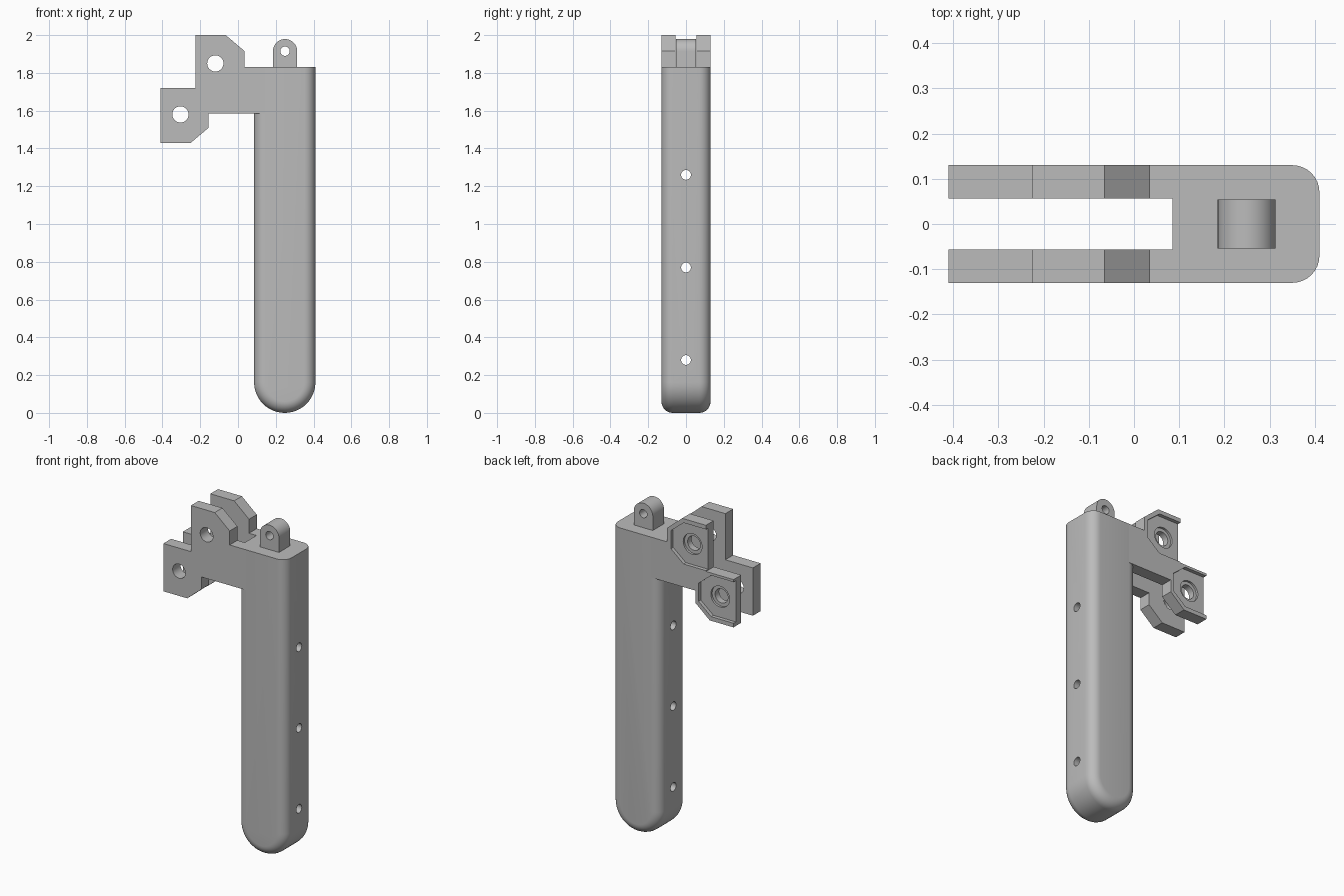
import bpy, bmesh
from math import pi, cos, sin, radians
from mathutils import Matrix, Vector

if "Cube" in bpy.data.objects:
    bpy.data.objects.remove(bpy.data.objects["Cube"])

grey = bpy.data.materials.new("plain grey")
grey.use_nodes = True
GREY = (0.5, 0.5, 0.5, 1)
grey.diffuse_color = GREY
grey.node_tree.nodes["Principled BSDF"].inputs["Base Color"].default_value = GREY


def make_object(name, bm):
    bmesh.ops.recalc_face_normals(bm, faces=bm.faces)
    mesh = bpy.data.meshes.new(name)
    bm.to_mesh(mesh)
    bm.free()
    mesh.materials.append(grey)
    obj = bpy.data.objects.new(name, mesh)
    bpy.context.collection.objects.link(obj)
    return obj


def plate(name, outline, y0, y1, fillet=0, fillet_top=0):
    """Extrude an x-z outline along y, optionally rounding the rim below fillet_top."""
    bm = bmesh.new()
    face = bm.faces.new([bm.verts.new((x, y0, z)) for x, z in outline])
    ext = bmesh.ops.extrude_face_region(bm, geom=[face])
    verts = [v for v in ext["geom"] if isinstance(v, bmesh.types.BMVert)]
    bmesh.ops.translate(bm, verts=verts, vec=(0, y1 - y0, 0))
    if fillet:
        rim = [e for e in bm.edges
               if abs(e.verts[0].co.y - e.verts[1].co.y) < 1e-5
               and min(v.co.z for v in e.verts) < fillet_top - 0.01]
        bmesh.ops.bevel(bm, geom=rim, offset=fillet, segments=8,
                        profile=0.5, affect='EDGES')
    return make_object(name, bm)


def rod(center, axis, radius, length):
    bm = bmesh.new()
    turn = Vector((0, 0, 1)).rotation_difference(Vector(axis)).to_matrix().to_4x4()
    bmesh.ops.create_cone(bm, cap_ends=True, segments=32, radius1=radius,
                          radius2=radius, depth=length,
                          matrix=Matrix.Translation(center) @ turn)
    return make_object("cutter", bm)


def arc(cx, cz, r, a0, a1, n=24):
    return [(cx + r * cos(a0 + (a1 - a0) * i / n),
             cz + r * sin(a0 + (a1 - a0) * i / n)) for i in range(n + 1)]


def finish(obj, cutters):
    """Subtract the cutters, then smooth the curved faces."""
    bpy.ops.object.select_all(action='DESELECT')
    bpy.context.view_layer.objects.active = obj
    obj.select_set(True)
    for cutter in cutters:
        cutter.hide_render = True
        mod = obj.modifiers.new("cut", 'BOOLEAN')
        mod.operation = 'DIFFERENCE'
        mod.solver = 'EXACT'
        mod.object = cutter
        bpy.ops.object.modifier_apply(modifier=mod.name)
        bpy.data.objects.remove(cutter)
    bpy.ops.object.shade_smooth_by_angle(angle=radians(30))


# Handle: round-ended bar with filleted rim and three cross holes
LEFT, RIGHT, TOP, HALF = 0.085, 0.41, 1.83, 0.13
mid, rad = (LEFT + RIGHT) / 2, (RIGHT - LEFT) / 2
outline = [(RIGHT, TOP), (LEFT, TOP)] + arc(mid, rad, rad, pi, 2 * pi)
handle = plate("handle", outline, -HALF, HALF, fillet=0.06, fillet_top=TOP)
finish(handle, [rod((mid, 0, z), (1, 0, 0), 0.026, 1) for z in (0.28, 0.77, 1.26)])

# Forked arms: two stepped plates, each with two pivot holes
ARM = [(-0.41, 1.72), (-0.225, 1.72), (-0.225, 2), (-0.065, 2), (0.035, 1.915),
       (0.035, TOP), (0.145, TOP), (0.145, 1.585), (-0.155, 1.585),
       (-0.155, 1.51), (-0.25, 1.43), (-0.41, 1.43)]
PIVOTS = [(-0.12, 1.85), (-0.305, 1.58)]
INNER, POCKET = 0.056, 0.108


def pivot_holes(y):
    return [rod((x, y, z), (0, 1, 0), 0.043, 0.3) for x, z in PIVOTS]


front_arm = plate("front_arm", ARM, -HALF, -INNER)
finish(front_arm, pivot_holes(-0.1))

# The back arm also has side-open pockets with a round counterbore
back_arm = plate("back_arm", ARM, INNER, HALF)
cutters = []
for x, z in PIVOTS:
    half = [(-0.2, 0.125), (0.045, 0.125), (0.13, 0.055)]
    shape = half + [(dx, -dz) for dx, dz in reversed(half)]
    cutters.append(plate("cutter", [(x + dx, z + dz) for dx, dz in shape], POCKET, 0.2))
    cutters.append(rod((x, 0.145, z), (0, 1, 0), 0.063, 0.1))
finish(back_arm, cutters + pivot_holes(0.1))

# Top lug: round-topped eyelet
lug_x, lug_z, lug_r = 0.249, 1.915, 0.064
lug = plate("top_lug", [(lug_x - lug_r, 1.81), (lug_x + lug_r, 1.81)]
            + arc(lug_x, lug_z, lug_r, 0, pi), -0.054, 0.054)
finish(lug, [rod((lug_x, 0, lug_z), (0, 1, 0), 0.025, 0.3)])
